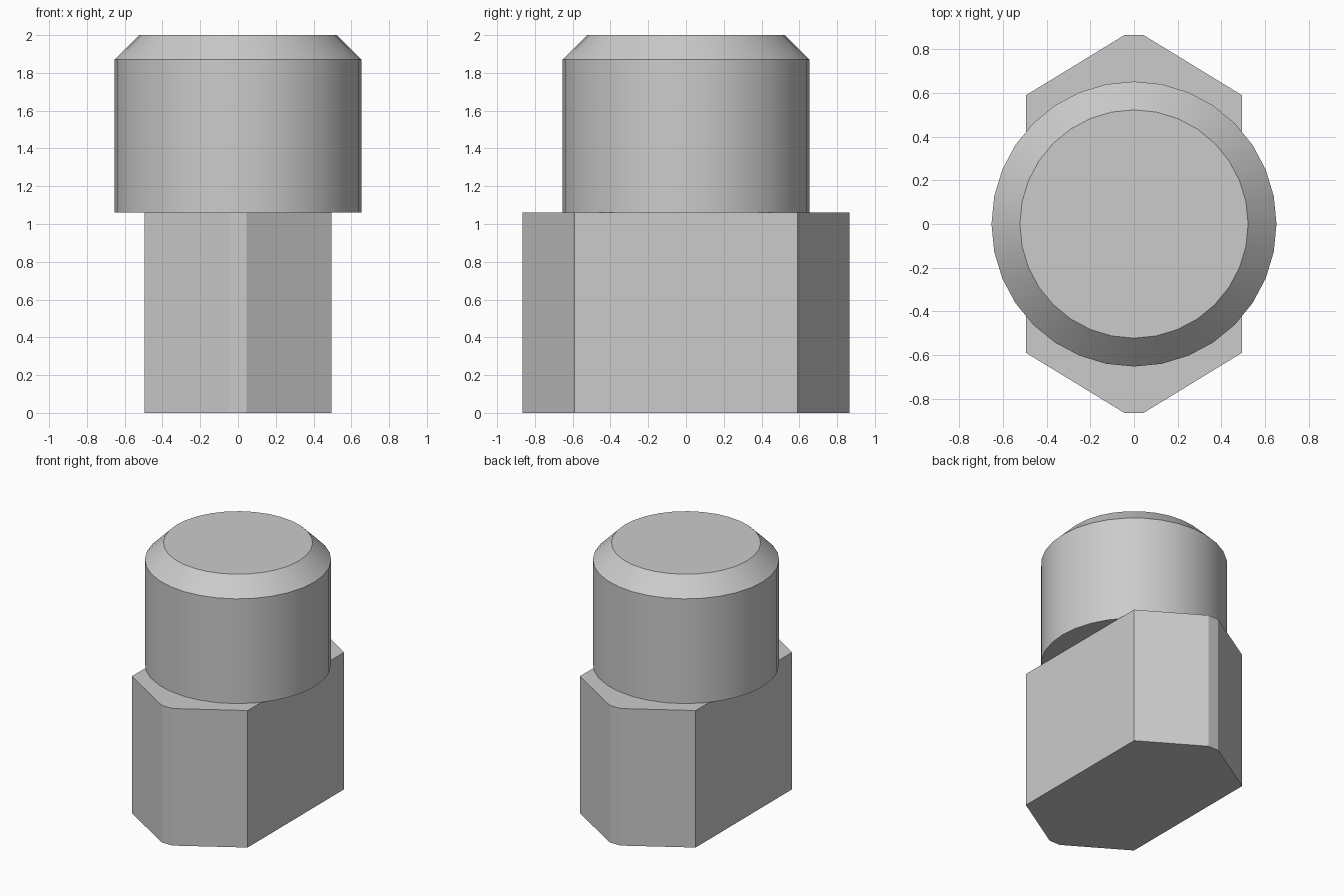
import bpy, bmesh, math

if "Cube" in bpy.data.objects:
    bpy.data.objects.remove(bpy.data.objects["Cube"])

grey = bpy.data.materials.new("plain grey")
grey.diffuse_color = (0.6, 0.6, 0.6, 1.0)
grey.use_nodes = True
grey.node_tree.nodes["Principled BSDF"].inputs["Base Color"].default_value = grey.diffuse_color


def loft(name, rings, smooth=False):
    """Solid through stacked rings, each (outline points, height), capped at both ends."""
    bm = bmesh.new()
    loops = [[bm.verts.new((x, y, z)) for x, y in pts] for pts, z in rings]
    n = len(loops[0])
    for low, high in zip(loops, loops[1:]):
        for i in range(n):
            j = (i + 1) % n
            bm.faces.new((low[i], low[j], high[j], high[i]))
    bm.faces.new(loops[0][::-1])
    bm.faces.new(loops[-1])
    mesh = bpy.data.meshes.new(name)
    bm.to_mesh(mesh)
    bm.free()
    mesh.materials.append(grey)
    obj = bpy.data.objects.new(name, mesh)
    bpy.context.collection.objects.link(obj)
    if smooth:
        bpy.context.view_layer.objects.active = obj
        obj.select_set(True)
        bpy.ops.object.shade_smooth_by_angle(angle=math.radians(25))
        obj.select_set(False)
    return obj


def circle(radius, sides=32):
    return [(radius * math.cos(math.tau * i / sides),
             radius * math.sin(math.tau * i / sides)) for i in range(sides)]


# Block: long hexagon with blunted front and back tips
side = [(0.495, -0.59), (0.495, 0.59), (0.045, 0.865)]
half = [(0.045, -0.865)] + side
outline = half + [(-x, -y) for x, y in half]
loft("hex_block", [(outline, 0.0), (outline, 1.06)])

# Round head with a chamfered top edge
loft("round_head", [(circle(0.653), 1.06), (circle(0.653), 1.87),
                    (circle(0.523), 2.0)], smooth=True)
